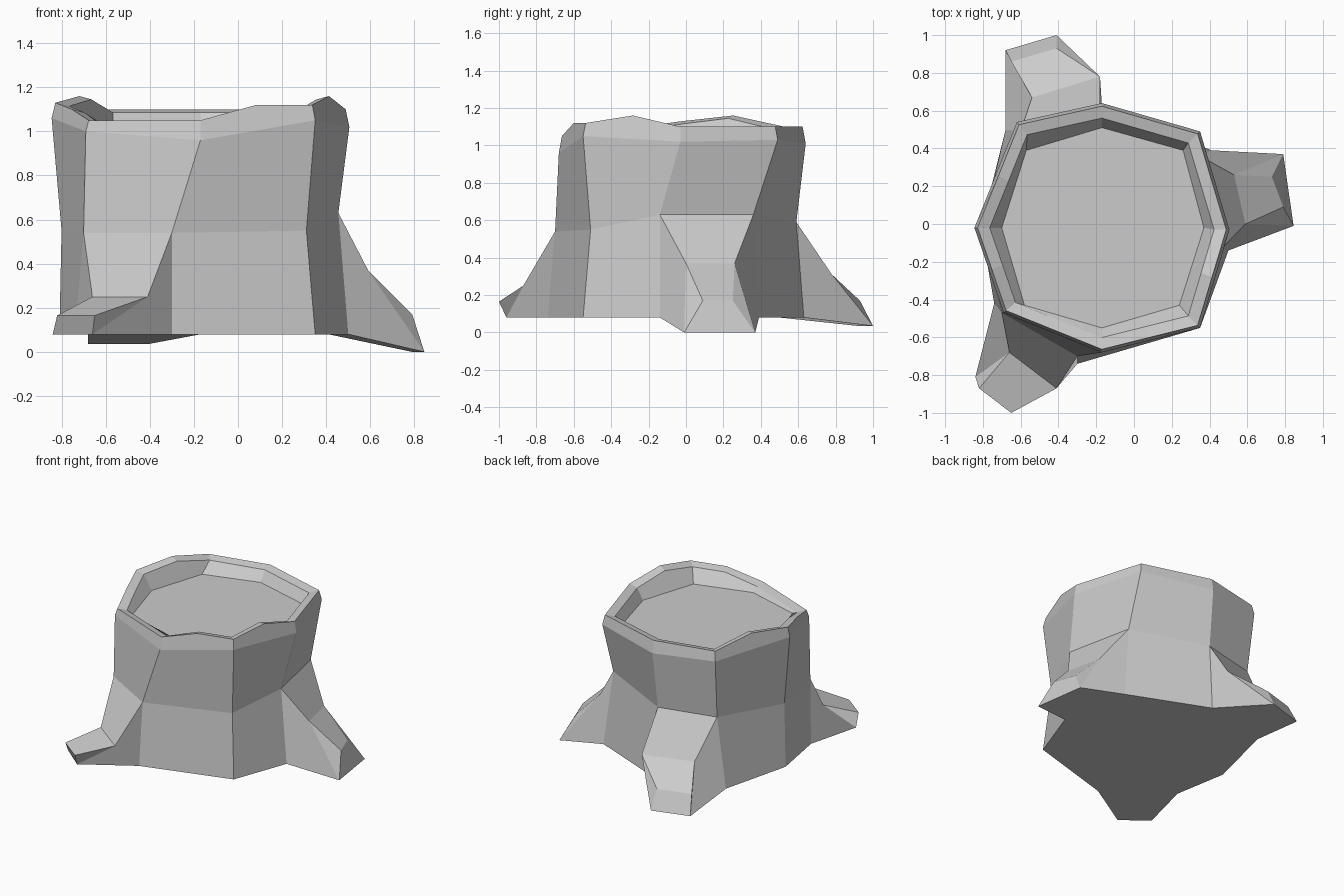
import bpy, bmesh
from mathutils import Vector

if "Cube" in bpy.data.objects:
    bpy.data.objects.remove(bpy.data.objects["Cube"])

bm = bmesh.new()
CENTRE = Vector((-0.17, -0.02))


def ring(points):
    return [bm.verts.new(p) for p in points]


def face(*verts):
    return bm.faces.new(verts)


# Trunk rings, counter-clockwise from the right-hand corner
base = ring([(0.50, -0.14, 0.08), (0.41, 0.39, 0.08), (-0.17, 0.63, 0.08), (-0.68, 0.50, 0.08),
             (-0.81, -0.02, 0.08), (-0.74, -0.42, 0.08), (-0.30, -0.74, 0.08), (0.35, -0.55, 0.08)])
waist = ring([(0.455, -0.14, 0.63), (0.35, 0.36, 0.63), (-0.18, 0.59, 0.59), (-0.60, 0.49, 0.59),
              (-0.80, -0.02, 0.55), (-0.70, -0.47, 0.54), (-0.30, -0.70, 0.54), (0.31, -0.51, 0.55)])
shoulder_pts = [(0.505, -0.03, 1.02), (0.35, 0.49, 1.03), (-0.17, 0.64, 1.01), (-0.62, 0.54, 1.03),
                (-0.845, -0.02, 1.06), (-0.69, -0.47, 1.00), (-0.17, -0.68, 0.96), (0.35, -0.55, 1.05)]
shoulder = ring(shoulder_pts)

# Wavy rim: eight corners plus a point halfway along each side
rim_z = [1.10, 1.10, 1.10, 1.10, 1.10, 1.10, 1.10, 1.16,
         1.13, 1.10, 1.05, 1.05, 1.05, 1.12, 1.12, 1.16]


def rim_ring(scale, drop):
    corners = [CENTRE + (Vector(p[:2]) - CENTRE) * scale for p in shoulder_pts]
    pts = []
    for i, c in enumerate(corners):
        pts += [c, (c + corners[(i + 1) % 8]) / 2]
    return ring([(p.x, p.y, z - drop) for p, z in zip(pts, rim_z)])


rim_outer = rim_ring(0.975, 0.0)
rim_inner = rim_ring(0.88, 0.015)
floor = ring([(0.37, -0.02, 1.01), (0.26, 0.39, 1.01), (-0.17, 0.51, 1.01), (-0.57, 0.39, 1.01),
              (-0.70, -0.02, 1.01), (-0.58, -0.43, 1.01), (-0.17, -0.55, 1.01), (0.24, -0.43, 1.01)])

# Roots: keyed by trunk side; pairs of points at the knee, tip top and tip bottom
roots = {
    0: [(0.59, 0.00, 0.37), (0.53, 0.26, 0.37), (0.79, 0.09, 0.17), (0.73, 0.25, 0.17),
        (0.845, -0.01, 0.0), (0.79, 0.37, 0.0)],
    2: [(-0.18, 0.78, 0.31), (-0.54, 0.67, 0.31), (-0.41, 0.93, 0.17), (-0.65, 0.86, 0.17),
        (-0.41, 1.0, 0.035), (-0.68, 0.92, 0.035)],
    5: [(-0.66, -0.68, 0.25), (-0.41, -0.87, 0.25), (-0.82, -0.87, 0.165), (-0.65, -1.0, 0.165),
        (-0.84, -0.81, 0.08), (-0.66, -0.96, 0.08)],
}

underside = []
for i in range(8):
    j = (i + 1) % 8
    k, m, n = 2 * i, 2 * i + 1, (2 * i + 2) % 16
    face(waist[i], waist[j], shoulder[j], shoulder[i])
    face(shoulder[i], shoulder[j], rim_outer[n], rim_outer[m], rim_outer[k])
    for a, b in ((k, m), (m, n)):
        face(rim_outer[a], rim_outer[b], rim_inner[b], rim_inner[a])
    face(rim_inner[k], rim_inner[m], rim_inner[n], floor[j], floor[i])
    underside.append(base[i])
    if i in roots:
        ka, kb, ta, tb, ba, bb = ring(roots[i])
        face(waist[i], ka, kb, waist[j])
        face(ka, ta, tb, kb)
        face(ta, ba, bb, tb)
        face(base[i], ba, ka, waist[i])
        face(ba, ta, ka)
        face(base[j], waist[j], kb, bb)
        face(bb, kb, tb)
        underside += [ba, bb]
    else:
        face(base[i], base[j], waist[j], waist[i])

# Cut top and underside
face(*floor)
face(*reversed(underside))
bmesh.ops.recalc_face_normals(bm, faces=bm.faces[:])

mesh = bpy.data.meshes.new("tree_stump")
bm.to_mesh(mesh)
bm.free()
stump = bpy.data.objects.new("tree_stump", mesh)
bpy.context.collection.objects.link(stump)
